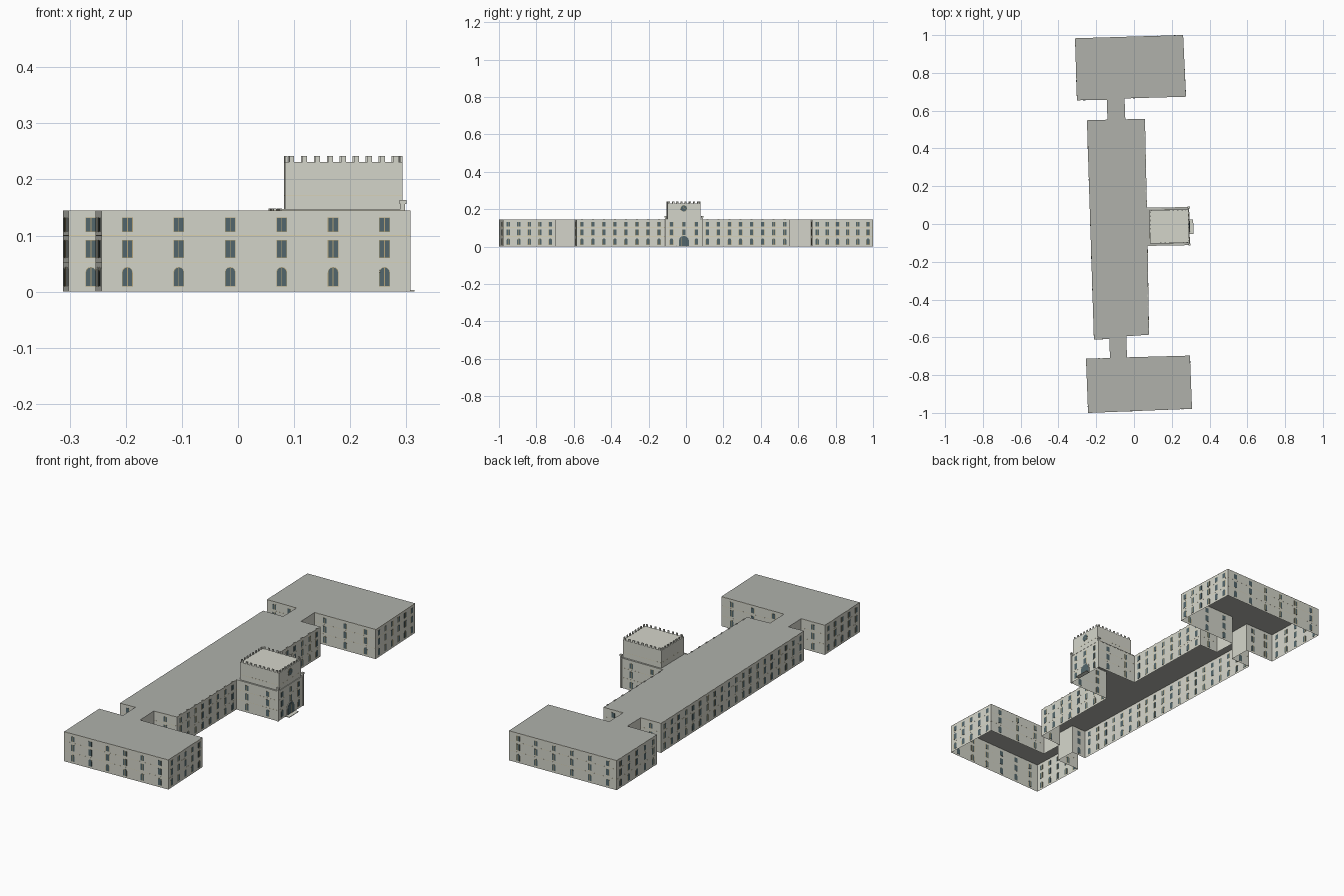
import bpy, bmesh, math
from mathutils import Vector

cube = bpy.data.objects.get("Cube")
if cube:
    bpy.data.objects.remove(cube)

EAVE = 0.145
TOWER_TOP = 0.231


def material(name, rgb):
    m = bpy.data.materials.new(name)
    m.use_nodes = True
    lin = [(c / 255) ** 2.2 for c in rgb] + [1]
    m.diffuse_color = lin
    m.node_tree.nodes["Principled BSDF"].inputs["Base Color"].default_value = lin
    return m


STONE = material("pale stone", (211, 212, 201))
ROOF = material("grey roof", (174, 176, 170))
GLASS = material("slate glass", (84, 103, 108))
TRIM = material("tan trim", (178, 162, 122))
BAND = material("cream band", (218, 208, 172))


def finish(name, bm, *mats, recalc=True):
    if recalc:
        bmesh.ops.recalc_face_normals(bm, faces=bm.faces[:])
    mesh = bpy.data.meshes.new(name)
    bm.to_mesh(mesh)
    bm.free()
    for m in mats:
        mesh.materials.append(m)
    ob = bpy.data.objects.new(name, mesh)
    bpy.context.collection.objects.link(ob)


def shell(name, outline, z0, z1, top_mat):
    """Walls and a flat roof, open below."""
    bm = bmesh.new()
    low = [bm.verts.new((x, y, z0)) for x, y in outline]
    high = [bm.verts.new((x, y, z1)) for x, y in outline]
    for i in range(len(low)):
        j = (i + 1) % len(low)
        bm.faces.new((low[i], low[j], high[j], high[i]))
    bm.faces.new(high).material_index = 1
    finish(name, bm, STONE, top_mat, recalc=False)


class Wall:
    """Local frame of a wall: s along it, z up, d outward."""

    def __init__(self, a, b):
        self.a = Vector((*a, 0))
        run = Vector((*b, 0)) - self.a
        self.length = run.length
        self.u = run.normalized()
        self.n = Vector((self.u.y, -self.u.x, 0))

    def prism(self, bm, profile, d0, d1):
        rings = [[bm.verts.new(self.a + self.u * s + self.n * d + Vector((0, 0, z)))
                  for s, z in profile] for d in (d0, d1)]
        bm.faces.new(rings[0])
        bm.faces.new(rings[1][::-1])
        for i in range(len(profile)):
            j = (i + 1) % len(profile)
            bm.faces.new((rings[0][i], rings[1][i], rings[1][j], rings[0][j]))

    def box(self, bm, s, width, z0, z1, d0, d1):
        self.prism(bm, opening(s, width, z0, z1, False), d0, d1)


def opening(s, width, z0, z1, arched):
    h = width / 2
    if not arched:
        return [(s - h, z0), (s + h, z0), (s + h, z1), (s - h, z1)]
    spring = z1 - h
    arc = [(s + h * math.cos(math.pi * k / 6), spring + h * math.sin(math.pi * k / 6))
           for k in range(7)]
    return [(s - h, z0), (s + h, z0)] + arc


# Footprint corners, each with the window count of the wall that follows
plan = [
    (-.243, -1.0, 6), (.307, -.978, 5), (.296, -.697, 3),
    (-.037, -.706, 0), (-.041, -.594, 1), (.079, -.586, 8),
    (.072, -.115, 2), (.295, -.111, 3), (.291, .089, 2), (.068, .085, 8),
    (.058, .557, 1), (-.046, .554, 0), (-.05, .665, 3), (.275, .674, 6),
    (.26, 1.0, 6), (-.312, .983, 5), (-.302, .655, 2), (-.143, .658, 0),
    (-.141, .552, 1), (-.249, .549, 20), (-.212, -.612, 1), (-.131, -.608, 0),
    (-.127, -.71, 1), (-.254, -.713, 5),
]
outline = [p[:2] for p in plan]
walls = [Wall(a, b) for a, b in zip(outline, outline[1:] + outline[:1])]
counts = [p[2] for p in plan]
FRONT = 7
storeys = [(.010, .043, True), (.061, .091, False), (.107, .131, False)]

shell("main_building", outline, 0, EAVE, ROOF)

# Windows, floor bands and small roof edge blocks
glass, frames, bars, bands, blocks = (bmesh.new() for _ in range(5))
for k, (wall, n) in enumerate(zip(walls, counts)):
    for z in (.052, .1, .144):
        if n:
            wall.box(bands, wall.length / 2, wall.length, z - .0005, z + .0005, 0, .0002)
    for i in range(n):
        s = (i + .5) / n * wall.length
        for floor, (z0, z1, arched) in enumerate(storeys):
            if k == FRONT and i == 1 and floor == 0:
                continue
            wall.prism(frames, opening(s, .0192, z0 - .0008, z1 + .0008, arched), -.0004, .0004)
            wall.prism(glass, opening(s, .0172, z0, z1, arched), -.0007, .0007)
            wall.box(bars, s, .0014, z0, z1, -.0009, .0009)
        if n == 8:
            wall.box(blocks, s, .012, EAVE, EAVE + .003, -.004, 0)

# Arched entrance, with its step
front = walls[FRONT]
mid = front.length / 2
surround = bmesh.new()
front.prism(surround, opening(mid, .062, 0, .061, True), 0, .002)
finish("entrance_surround", surround, STONE)
front.prism(glass, opening(mid, .054, .002, .057, True), -.002, .003)
for off in (-.014, 0, .014):
    front.box(bars, mid + off, .0014, .002, .048, 0, .0034)
step = bmesh.new()
front.box(step, mid - .004, .075, 0, .003, 0, .021)
finish("entrance_step", step, STONE)

# Upper tower with battlements
top_plan = [(.084, -.104), (.293, -.1), (.289, .077), (.082, .074)]
shell("upper_tower", top_plan, EAVE, TOWER_TOP, STONE)
merlons = bmesh.new()
for a, b in zip(top_plan, top_plan[1:] + top_plan[:1]):
    side = Wall(a, b)
    n = round(side.length / .0225)
    for i in range(n):
        side.box(merlons, (i + .5) / n * side.length, .0085,
                 TOWER_TOP, TOWER_TOP + .011, -.004, 0)
    side.box(bands, side.length / 2, side.length, .1705, .1715, 0, .0003)
finish("tower_battlements", merlons, STONE)

# Slim turrets at the two front corners, and a low ledge between them
turrets = bmesh.new()
for s in (.002, front.length - .002):
    front.box(turrets, s, .008, 0, .156, -.005, .003)
    front.box(turrets, s, .011, .156, .163, -.007, .005)
finish("corner_turrets", turrets, STONE)
ledge = bmesh.new()
for k in (FRONT - 1, FRONT, FRONT + 1):
    walls[k].box(ledge, walls[k].length / 2, walls[k].length, EAVE - .001, EAVE + .002, -.003, .001)
finish("tower_ledge", ledge, STONE)

# Clock on the tower front
face_wall = Wall(top_plan[1], top_plan[2])
centre = face_wall.length / 2


def disc(radius):
    return [(centre + radius * math.cos(math.tau * i / 16),
             .204 + radius * math.sin(math.tau * i / 16)) for i in range(16)]


face_wall.prism(frames, disc(.0175), 0, .001)
face_wall.prism(glass, disc(.016), 0, .002)
face_wall.box(bars, centre, .0015, .204, .215, 0, .0025)
face_wall.box(bars, centre + .004, .008, .203, .205, 0, .0025)

finish("window_glass", glass, GLASS)
finish("window_frames", frames, TRIM)
finish("window_bars", bars, TRIM)
finish("floor_bands", bands, BAND)
finish("roof_edge_blocks", blocks, STONE)
